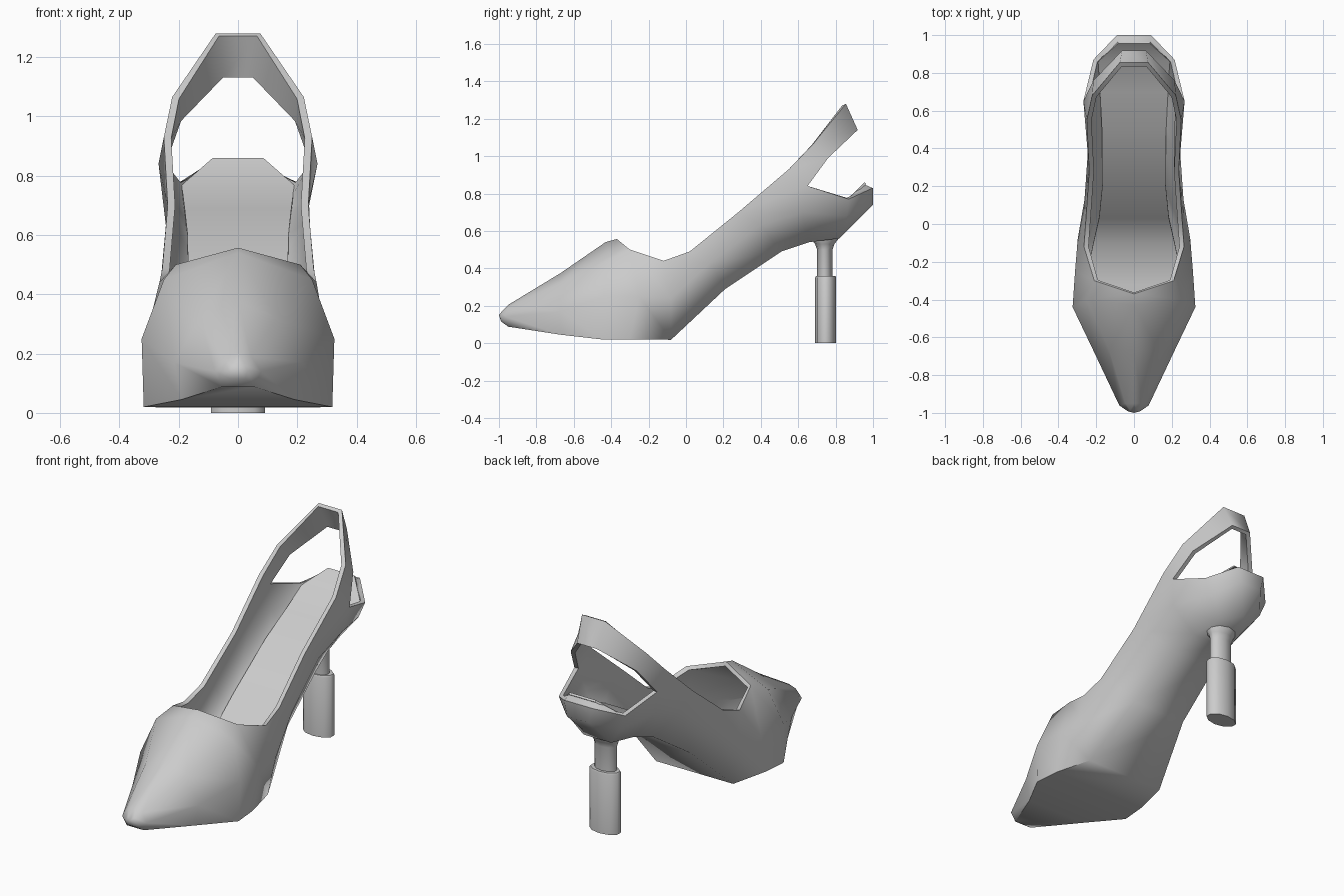
import bpy, bmesh
from math import cos, sin, pi, radians

if "Cube" in bpy.data.objects:
    bpy.data.objects.remove(bpy.data.objects["Cube"])


def finish(name, bm, thickness=0.0, angle=40):
    """Turn a bmesh into a named object, optionally thickened."""
    bmesh.ops.recalc_face_normals(bm, faces=bm.faces)
    low = min(bm.faces, key=lambda f: f.calc_center_median().z)
    if low.normal.z > 0:
        bmesh.ops.reverse_faces(bm, faces=bm.faces)
    me = bpy.data.meshes.new(name)
    bm.to_mesh(me)
    bm.free()
    ob = bpy.data.objects.new(name, me)
    bpy.context.collection.objects.link(ob)
    bpy.ops.object.select_all(action='DESELECT')
    ob.select_set(True)
    bpy.context.view_layer.objects.active = ob
    if thickness:
        mod = ob.modifiers.new("thickness", 'SOLIDIFY')
        mod.thickness = abs(thickness)
        mod.offset = -1 if thickness > 0 else 1
        bpy.ops.object.modifier_apply(modifier=mod.name)
    bpy.ops.object.shade_smooth_by_angle(angle=radians(angle))
    return ob


# Upper: each row is (y, z, half width) of the sole edge, the side and the top edge
stations = [
    ((-.988, .115, .025), (-.992, .142, .032), (-.988, .165, .02)),
    ((-.95, .088, .055), (-.96, .14, .078), (-.95, .19, .045)),
    ((-.67, .045, .19), (-.67, .17, .215), (-.67, .32, .13)),
    ((-.45, .02, .318), (-.44, .25, .325), (-.40, .45, .25)),
    ((-.30, .02, .305), (-.25, .25, .312), (-.30, .50, .21)),
    ((-.08, .018, .25), (-.08, .24, .298), (-.12, .44, .265)),
    ((.21, .29, .175), (.13, .43, .262), (.02, .49, .255)),
    ((.51, .49, .15), (.40, .63, .243), (.28, .70, .237)),
    ((.66, .54, .12), (.62, .70, .24), (.65, .84, .268)),
    ((.82, .56, .09), (.86, .68, .18), (.87, .77, .215)),
    ((.88, .62, .05), (1.0, .74, .07), (1.0, .83, .09)),
]
crown = [(-1.0, .15), (-.95, .205), (-.67, .375), (-.43, .54), (-.37, .557)]

bm = bmesh.new()


def pair(p):
    """Right and left vertex for (y, z, half width)."""
    y, z, w = p
    return bm.verts.new((w, y, z)), bm.verts.new((-w, y, z))


rings = []
for low, side, top in stations:
    lo, si, to = pair(low), pair(side), pair(top)
    rings.append([to[0], si[0], lo[0], lo[1], si[1], to[1]])
for a, b in zip(rings, rings[1:]):
    for j in range(5):
        bm.faces.new((a[j], a[j + 1], b[j + 1], b[j]))

# toe cap closing over the front stations
ridge = [bm.verts.new((0, y, z)) for y, z in crown]
for i in range(len(ridge) - 1):
    for j in (0, 5):
        bm.faces.new((rings[i][j], rings[i + 1][j], ridge[i + 1], ridge[i]))
for j in range(5):
    bm.faces.new((rings[0][j], rings[0][j + 1], ridge[0]))

# rounded back of the heel cup
back = rings[-1]
bm.faces.new((back[0], back[1], back[4], back[5]))
bm.faces.new(back[1:5])

# slingback strap growing out of the side walls
upper = [pair(p) for p in ((.55, .93, .25), (.68, 1.065, .222), (.855, 1.28, .075))]
lower = [(rings[8][0], rings[8][5]), pair((.76, .99, .215)), pair((.918, 1.14, .063))]
for s, j in ((0, 0), (1, 5)):
    bm.faces.new((rings[7][j], rings[8][j], upper[0][s]))
    for i in range(2):
        bm.faces.new((upper[i][s], lower[i][s], lower[i + 1][s], upper[i + 1][s]))
bm.faces.new((upper[2][0], lower[2][0], lower[2][1], upper[2][1]))
finish("upper", bm, 0.025, 70)

# Insole: a curved strip following the arch
bm = bmesh.new()
strip = [pair(p) for p in ((-.6, .09, .16), (-.32, .065, .26), (-.1, .10, .215),
                           (.03, .23, .185), (.2, .395, .168), (.5, .60, .17),
                           (.7, .69, .18), (.86, .768, .19), (.955, .86, .085))]
for a, b in zip(strip, strip[1:]):
    bm.faces.new((a[0], b[0], b[1], a[1]))
finish("insole", bm, -0.012)

# Raised rim filling the back of the cup behind the insole
bm = bmesh.new()
inner = [bm.verts.new(p) for p in ((.2, .86, .765), (.085, .95, .85),
                                   (-.085, .95, .85), (-.2, .86, .765))]
outer = [bm.verts.new(p) for p in ((.212, .87, .768), (.09, .995, .83),
                                   (-.09, .995, .83), (-.212, .87, .768))]
for i in range(3):
    bm.faces.new((inner[i], inner[i + 1], outer[i + 1], outer[i]))
finish("cup_rim", bm, -0.015)


def column(name, levels, y, sides):
    """Loft of elliptical rings (z, x radius, y radius), capped at both ends."""
    bm = bmesh.new()
    loops = [[bm.verts.new((rx * cos(2 * pi * (k + .5) / sides),
                            y + ry * sin(2 * pi * (k + .5) / sides), z))
              for k in range(sides)] for z, rx, ry in levels]
    for a, b in zip(loops, loops[1:]):
        for k in range(sides):
            n = (k + 1) % sides
            bm.faces.new((a[k], a[n], b[n], b[k]))
    bm.faces.new(loops[0])
    bm.faces.new(loops[-1])
    return finish(name, bm, angle=60)


# Heel: flared neck and thicker lower block
column("heel_neck", [(.33, .068, .041), (.50, .068, .041), (.53, .076, .052),
                     (.56, .095, .075), (.60, .10, .08)], .742, 10)
column("heel_block", [(0, .095, .056), (.35, .095, .056), (.36, .09, .052)], .747, 10)
